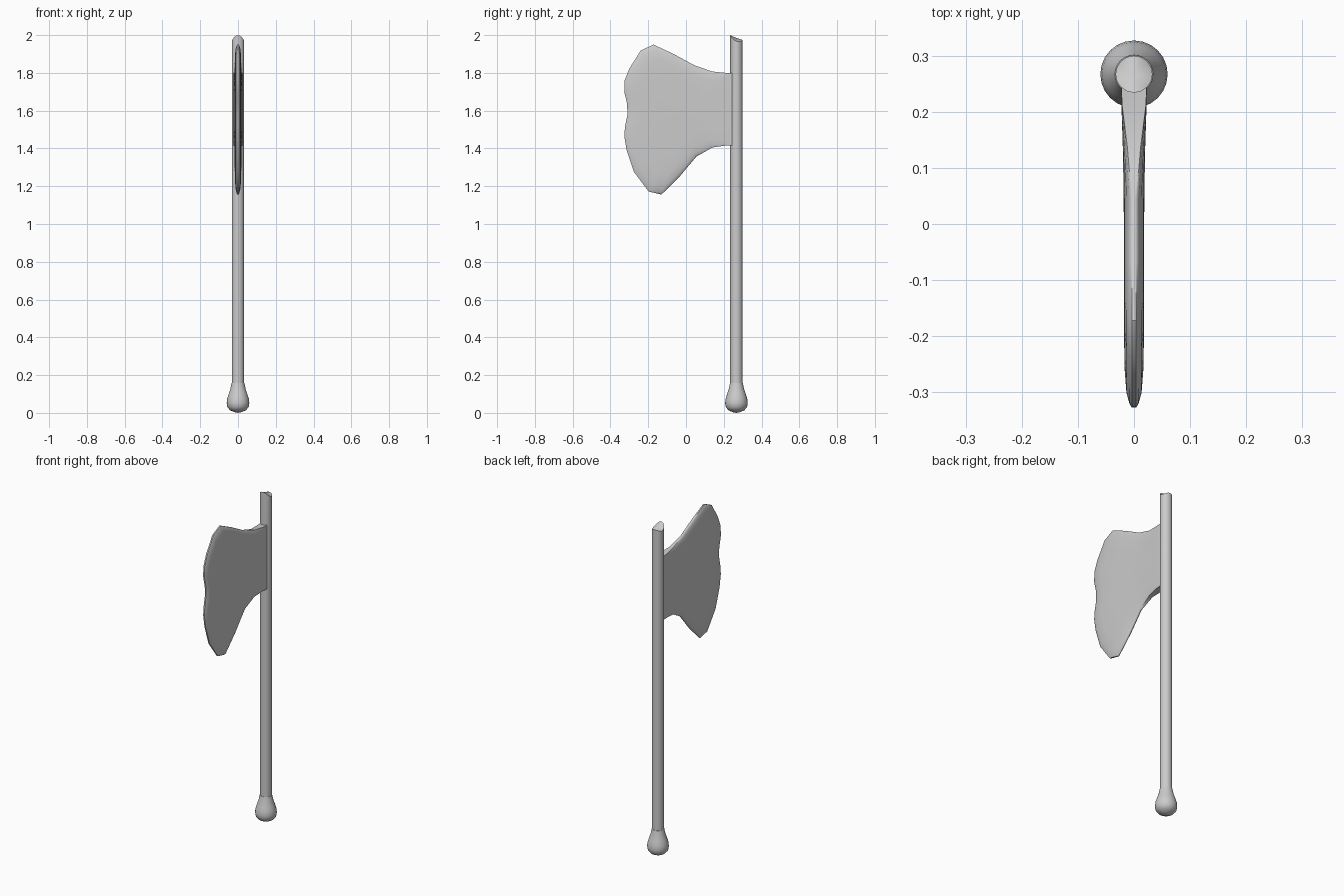
import bpy, bmesh, math

if "Cube" in bpy.data.objects:
    bpy.data.objects.remove(bpy.data.objects["Cube"])

SHAFT_Y = 0.267


def finish(name, bm, angle=40):
    bmesh.ops.recalc_face_normals(bm, faces=bm.faces)
    me = bpy.data.meshes.new(name)
    bm.to_mesh(me)
    bm.free()
    ob = bpy.data.objects.new(name, me)
    bpy.context.collection.objects.link(ob)
    bpy.ops.object.select_all(action='DESELECT')
    ob.select_set(True)
    bpy.context.view_layer.objects.active = ob
    bpy.ops.object.shade_smooth_by_angle(angle=math.radians(angle))
    return ob


def bridge(bm, rings):
    for a, b in zip(rings, rings[1:]):
        for i in range(len(a)):
            j = (i + 1) % len(a)
            bm.faces.new((a[i], a[j], b[j], b[i]))


def fan(bm, ring, co):
    c = bm.verts.new(co)
    for i in range(len(ring)):
        bm.faces.new((ring[i], ring[(i + 1) % len(ring)], c))


def lathe_rings(bm, profile, sides):
    return [[bm.verts.new((r * math.sin(i * math.tau / sides),
                           SHAFT_Y - r * math.cos(i * math.tau / sides), z))
             for i in range(sides)] for r, z in profile]


# Shaft with a slanted, ridged top
bm = bmesh.new()
rings = lathe_rings(bm, [(0.033, 0.13), (0.033, 1.41), (0.033, 1.98)], 16)
bridge(bm, rings)
for v in rings[-1]:
    v.co.z = 1.987 - (v.co.y - SHAFT_Y) * 0.38 - 0.02 * (v.co.x / 0.033) ** 2
fan(bm, rings[-1], (0, SHAFT_Y, 1.985))
fan(bm, rings[0], (0, SHAFT_Y, 0.13))
finish("shaft", bm)

# Pear-shaped pommel
bm = bmesh.new()
rings = lathe_rings(bm, [(0.034, 0.158), (0.040, 0.128), (0.050, 0.098), (0.057, 0.075),
                         (0.060, 0.052), (0.056, 0.030), (0.042, 0.014), (0.020, 0.004)], 24)
bridge(bm, rings)
fan(bm, rings[0], (0, SHAFT_Y, 0.158))
fan(bm, rings[-1], (0, SHAFT_Y, 0.0))
finish("pommel", bm)

# Blade: lens-shaped plate, nested outline rings that thicken inward and at the root
outline = [(0.25, 1.80), (0.21, 1.80), (0.14, 1.807), (0.045, 1.84), (-0.066, 1.90),
           (-0.172, 1.95), (-0.24, 1.918), (-0.30, 1.823), (-0.325, 1.76), (-0.327, 1.70),
           (-0.312, 1.637), (-0.310, 1.58), (-0.322, 1.52), (-0.327, 1.468), (-0.315, 1.394),
           (-0.277, 1.278), (-0.198, 1.172), (-0.13, 1.156), (-0.035, 1.25), (0.055, 1.357),
           (0.14, 1.405), (0.21, 1.415), (0.25, 1.415), (0.25, 1.54), (0.25, 1.67)]
CY, CZ = 0.0, 1.6


def thickness(y, base):
    t = min(max((y - 0.05) / 0.2, 0), 1)
    return base + (0.023 - base) * t * t * (3 - 2 * t)


bm = bmesh.new()
levels = [(0.5, 0.018), (0.78, 0.017), (0.92, 0.0135), (0.98, 0.008), (1.0, 0.004)]
sides = []
for sx in (1, -1):
    rings = []
    for s, base in levels:
        ring = []
        for y, z in outline:
            py, pz = CY + (y - CY) * s, CZ + (z - CZ) * s
            ring.append(bm.verts.new((sx * thickness(py, base), py, pz)))
        rings.append(ring)
    bridge(bm, rings)
    fan(bm, rings[0], (sx * 0.018, CY, CZ))
    sides.append(rings[-1])
bridge(bm, sides)
finish("blade", bm, 50)
